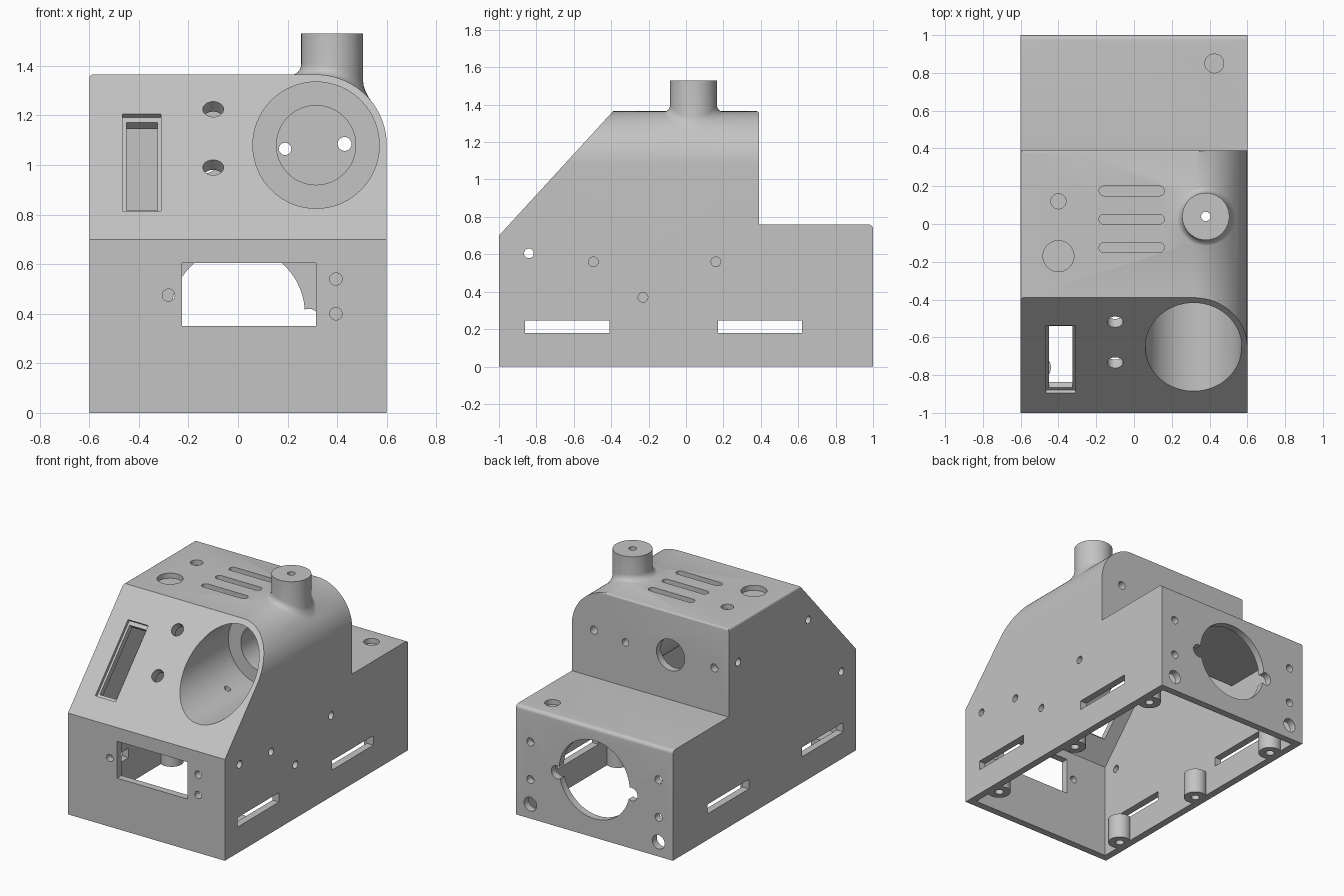
import bpy, bmesh
from math import sin, cos, pi, sqrt, radians
from mathutils import Vector, Matrix

cube = bpy.data.objects.get("Cube")
if cube:
    bpy.data.objects.remove(cube)

grey = bpy.data.materials.new("plain grey")
grey.use_nodes = True
GREY = (0.55, 0.55, 0.55, 1)
grey.diffuse_color = GREY
grey.node_tree.nodes["Principled BSDF"].inputs["Base Color"].default_value = GREY


def finish(bm, name):
    bmesh.ops.recalc_face_normals(bm, faces=bm.faces[:])
    mesh = bpy.data.meshes.new(name)
    bm.to_mesh(mesh)
    bm.free()
    mesh.materials.append(grey)
    ob = bpy.data.objects.new(name, mesh)
    bpy.context.collection.objects.link(ob)
    return ob


def place(axis, a, b, h):
    return {"x": (h, a, b), "y": (a, h, b), "z": (a, b, h)}[axis]


def prism(name, pts, axis, lo, hi):
    """Extrude a flat outline along an axis."""
    bm = bmesh.new()
    ends = [[bm.verts.new(place(axis, a, b, h)) for a, b in pts] for h in (lo, hi)]
    for ring in ends:
        bm.faces.new(ring)
    n = len(pts)
    for i in range(n):
        j = (i + 1) % n
        bm.faces.new((ends[0][i], ends[0][j], ends[1][j], ends[1][i]))
    return finish(bm, name)


def arc(a, b, r, start, end, n=16):
    return [(a + r * cos(radians(start + (end - start) * i / n)),
             b + r * sin(radians(start + (end - start) * i / n))) for i in range(n + 1)]


def rod(name, axis, a, b, r, lo, hi, n=32):
    return prism(name, arc(a, b, r, 0, 360, n)[:-1], axis, lo, hi)


def box(name, axis, a0, a1, b0, b1, lo, hi):
    return prism(name, [(a0, b0), (a1, b0), (a1, b1), (a0, b1)], axis, lo, hi)


def combine(target, tool, operation):
    mod = target.modifiers.new("bool", "BOOLEAN")
    mod.operation, mod.solver, mod.object = operation, "EXACT", tool
    bpy.context.view_layer.objects.active = target
    bpy.ops.object.modifier_apply(modifier=mod.name)
    bpy.data.objects.remove(tool)


def drill(axis, a, b, r, lo, hi, n=24):
    combine(body, rod("drill", axis, a, b, r, lo, hi, n), "DIFFERENCE")


TUBE_X, TUBE_Z, TUBE_R = 0.315, 1.08, 0.285
TOP = TUBE_Z + TUBE_R
SLOPE = 0.61 / (TOP - 0.7)
NORMAL = Vector((1, -SLOPE)).normalized()


def slant(z, depth):
    """Point (y, z) below the sloping front face."""
    return tuple(Vector((-1 + (z - 0.7) * SLOPE, z)) + NORMAL * depth)


def solid(name, side, t, floor):
    """Side outline cut by the front outline with its big rounded shoulder."""
    ob = prism(name, side, "x", -0.6 + t, 0.6 - t)
    outline = [(-0.7 + t, floor - 0.1), (0.6 - t, floor - 0.1)]
    outline += arc(TUBE_X, TUBE_Z, TUBE_R - t, 0, 90, 24)
    outline += arc(-0.585 + t, TOP - 0.015 - t, 0.015, 90, 180, 4)
    outline += [(-0.6 + t, floor - 0.1)]
    outline[0] = (-0.6 + t, floor - 0.1)
    combine(ob, prism("outline", outline[1:], "y", -1.2, 1.2), "INTERSECT")
    return ob


# Hollow housing, with the inner tube left standing inside
body = solid("housing", [(-1, 0), (1, 0)] + arc(0.975, 0.735, 0.025, 0, 90, 6)
             + [(0.39, 0.76)] + arc(0.378, TOP - 0.012, 0.012, 0, 90, 4)
             + [(-0.39, TOP), (-1, 0.7)], 0, 0)
T = 0.05
inner_top = TOP - T
shift = 0.06 / NORMAL.x
inner = solid("cavity", [(-1 + T, -0.2), (1 - T, -0.2), (1 - T, 0.71), (0.34, 0.71),
                         (0.34, inner_top + 0.02),
                         (-1 + shift + (inner_top + 0.02 - 0.7) * SLOPE, inner_top + 0.02),
                         (-1 + T, 0.7 + (T - shift) / SLOPE)], T, -0.2)
combine(inner, rod("tube", "y", TUBE_X, TUBE_Z, TUBE_R, -1.1, 0.5, 64), "DIFFERENCE")
combine(body, inner, "DIFFERENCE")

# Chimney with a flared foot that follows the shoulder
CX, CY, CR, FLARE = 0.38, 0.04, 0.125, 0.045
bm = bmesh.new()
rings = []
steps = 6
for k in range(-1, steps + 2):
    ang = max(0, min(k, steps)) / steps * pi / 2
    r = CR + FLARE * (1 - sin(ang))
    ring = []
    for i in range(48):
        x, y = CX + r * cos(i * pi / 24), CY + r * sin(i * pi / 24)
        z = TUBE_Z + sqrt(TUBE_R ** 2 - max(0, x - TUBE_X) ** 2) + FLARE * (1 - cos(ang)) - 0.003
        z = 1.2 if k < 0 else 1.53 if k > steps else z
        ring.append(bm.verts.new((x, y, z)))
    rings.append(ring)
for low, high in zip(rings, rings[1:]):
    for i in range(48):
        j = (i + 1) % 48
        bm.faces.new((low[i], low[j], high[j], high[i]))
bm.faces.new(rings[0])
bm.faces.new(rings[-1])
combine(body, finish(bm, "chimney"), "UNION")

# Screw bosses along the bottom
for x in (-0.515, 0.515):
    for y in (-0.76, 0.01, 0.77):
        combine(body, rod("boss", "z", x, y, 0.075, 0, 0.175), "UNION")
        drill("z", x, y, 0.028, -0.1, 0.15)

# Stepped bore and the duct down through the chimney
drill("y", TUBE_X, TUBE_Z, 0.255, -1.2, -0.19, 64)
drill("y", TUBE_X, TUBE_Z, 0.16, -0.3, 0.3, 48)
drill("z", CX, CY, 0.025, 0.6, 1.6)
drill("z", 0.2, -0.4, 0.02, 0.7, 1.0)

# Front window and screw holes
combine(body, box("window", "y", -0.225, 0.315, 0.35, 0.605, -1.1, -0.9), "DIFFERENCE")
for x, z in ((-0.28, 0.475), (0.395, 0.54), (0.395, 0.4)):
    drill("y", x, z, 0.025, -1.1, -0.9)

# Slot with a shallow rim, and two round holes in the slope
for x0, x1, z0, z1, d in ((-0.465, -0.31, 0.815, 1.205, 0.02), (-0.45, -0.325, 0.83, 1.185, 0.15)):
    pts = [slant(z0, -0.05), slant(z1, -0.05), slant(z1, d), slant(z0, d)]
    combine(body, prism("slot", pts, "x", x0, x1), "DIFFERENCE")
for z in (0.99, 1.225):
    tool = rod("drill", "z", 0, 0, 0.042, -0.15, 0.15)
    axis = Vector((0, NORMAL.x, NORMAL.y))
    y, zz = slant(z, 0)
    turn = axis.to_track_quat("Z", "Y").to_matrix().to_4x4()
    tool.data.transform(Matrix.Translation((-0.1, y, zz)) @ turn)
    combine(body, tool, "DIFFERENCE")

# Shallow recesses on the roof and the rear deck
drill("z", -0.4, 0.12, 0.04, TOP - 0.035, 1.5)
drill("z", -0.4, -0.17, 0.082, TOP - 0.035, 1.5, 40)
drill("z", 0.425, 0.85, 0.05, 0.725, 0.9)
for y in (-0.125, 0.025, 0.175):
    pts = arc(0.134, y, 0.026, -90, 90, 10) + arc(-0.159, y, 0.026, 90, 270, 10)
    combine(body, prism("groove", pts, "z", TOP - 0.035, 1.5), "DIFFERENCE")

# Upper rear wall holes
for x, z, r in ((0.43, 1.085, 0.028), (0.19, 1.065, 0.025), (-0.155, 1.07, 0.108), (-0.49, 1.07, 0.027)):
    drill("y", x, z, r, 0.2, 0.5, 32)

# Lower rear wall: notched round opening, screw holes and corner holes
drill("y", 0, 0.4, 0.27, 0.9, 1.1, 64)
for s in (-1, 1):
    drill("y", s * 0.285, 0.375, 0.045, 0.9, 1.1)
    for z, r in ((0.53, 0.027), (0.27, 0.027), (0.1, 0.048)):
        drill("y", s * 0.49, z, r, 0.9, 1.1)

# Side wall slots and screw holes
for s in (-1, 1):
    lo, hi = sorted((s * 0.5, s * 0.7))
    for y0, y1 in ((-0.86, -0.41), (0.17, 0.62)):
        combine(body, box("slot", "x", y0, y1, 0.18, 0.245, lo, hi), "DIFFERENCE")
    holes = [(-0.84, 0.605)]
    holes += [(-0.495, 0.56), (-0.23, 0.37), (0.16, 0.56)] if s > 0 else [(-0.48, 1.1), (0.286, 1.1)]
    for y, z in holes:
        drill("x", y, z, 0.026, lo, hi)

bpy.ops.object.select_all(action="DESELECT")
body.select_set(True)
bpy.context.view_layer.objects.active = body
bpy.ops.object.shade_smooth_by_angle(angle=radians(30))
